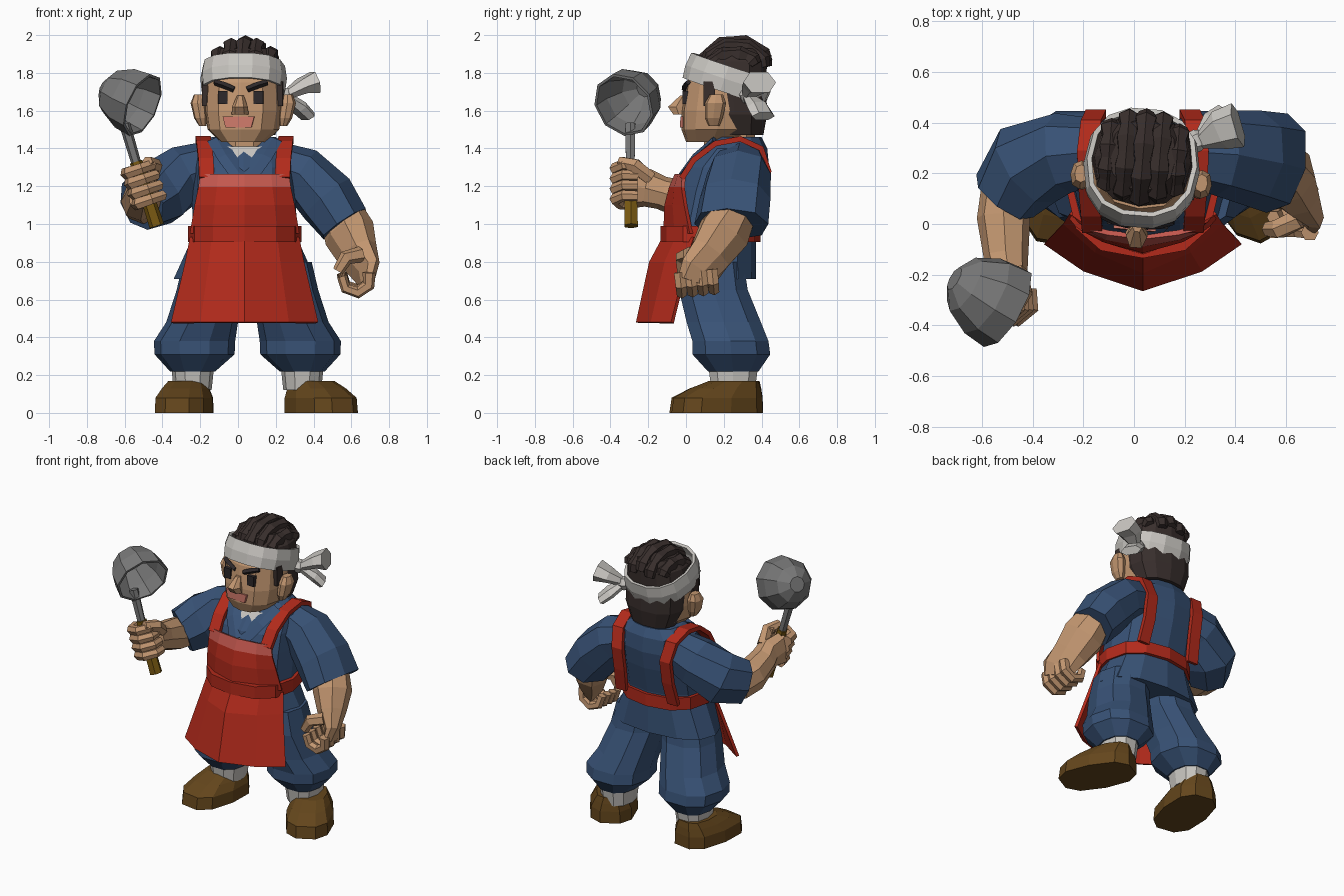
import bpy, bmesh, math
from mathutils import Vector as V

def lin(c):
    c /= 255
    return c / 12.92 if c < .04 else ((c + .055) / 1.055) ** 2.4

def mat(name, r, g, b):
    m = bpy.data.materials.new(name)
    m.diffuse_color = (lin(r), lin(g), lin(b), 1)
    return m

SKIN, BLUE, RED = mat("skin", 194, 150, 112), mat("blue_cloth", 56, 82, 118), mat("red_cloth", 178, 42, 27)
TRIM, BROWN, HAIR = mat("trim", 196, 88, 78), mat("brown", 100, 70, 28), mat("hair", 56, 46, 44)
WHITE, STEEL, LIPS = mat("white_cloth", 200, 197, 192), mat("steel", 120, 120, 120), mat("lips", 205, 120, 105)
GOLD, DARK = mat("handle_wood", 122, 90, 18), mat("eye_dark", 45, 40, 42)

def build(name, verts, faces, m, thick=0):
    me = bpy.data.meshes.new(name)
    bm = bmesh.new()
    vs = [bm.verts.new(v) for v in verts]
    for f in faces:
        bm.faces.new([vs[i] for i in f])
    bmesh.ops.recalc_face_normals(bm, faces=bm.faces)
    bm.to_mesh(me)
    bm.free()
    ob = bpy.data.objects.new(name, me)
    bpy.context.collection.objects.link(ob)
    me.materials.append(m)
    if thick:
        s = ob.modifiers.new("thickness", 'SOLIDIFY')
        s.thickness = thick
    return ob

def skin_rings(name, rings, m, caps, thick):
    n = len(rings[0])
    faces = [(i * n + j, i * n + (j + 1) % n, (i + 1) * n + (j + 1) % n, (i + 1) * n + j)
             for i in range(len(rings) - 1) for j in range(n)]
    if caps[0]: faces.append(list(range(n)))
    if caps[1]: faces.append([(len(rings) - 1) * n + j for j in range(n)])
    return build(name, [v for r in rings for v in r], faces, m, thick)

def oval(n, k):
    f = lambda a: math.copysign(abs(a) ** k, a) if abs(a) > 1e-6 else 0
    return [(f(math.cos(2 * math.pi * j / n)), f(math.sin(2 * math.pi * j / n))) for j in range(n)]

def stack(name, rows, m, n=10, k=.85, caps=(1, 1), thick=0):
    """Horizontal rings: x, y, z, x radius, y radius."""
    rings = [[V((x + a * rx, y + b * ry, z)) for a, b in oval(n, k)] for x, y, z, rx, ry in rows]
    return skin_rings(name, rings, m, caps, thick)

def tube(name, rows, m, n=8, ref=None, k=.9, caps=(1, 1), thick=0):
    """Rings square to a path: x, y, z, side radius, other radius."""
    P = [V(r[:3]) for r in rows]
    whole = (P[-1] - P[0]).normalized()
    ref = V(ref) if ref else V((0, 0, 1)) if abs(whole.z) < .9 else V((0, 1, 0))
    rings = []
    for i, r in enumerate(rows):
        t = (P[min(i + 1, len(P) - 1)] - P[max(i - 1, 0)]).normalized()
        a = t.cross(ref).normalized()
        b = a.cross(t)
        rings.append([P[i] + a * c * r[3] + b * s * r[-1] for c, s in oval(n, k)])
    return skin_rings(name, rings, m, caps, thick)

def sheet(name, rows, m, thick=.02):
    w = len(rows[0])
    faces = [(i * w + j, i * w + j + 1, (i + 1) * w + j + 1, (i + 1) * w + j)
             for i in range(len(rows) - 1) for j in range(w - 1)]
    return build(name, [p for r in rows for p in r], faces, m, thick)

def box(name, loc, size, m):
    return stack(name, [(loc[0], loc[1], loc[2] + s * size[2] / 2, size[0] / 2, size[1] / 2) for s in (-1, 1)], m, 8, .05)

def fingers(name, c, axis, u, v, a0, a1, R):
    c, axis, u, v = V(c), V(axis).normalized(), V(u).normalized(), V(v)
    for i in range(4):
        rows = []
        for j in range(5):
            a = math.radians(a0 + (a1 - a0) * j / 4)
            p = c + axis * (i - 1.5) * .057 + (u * math.cos(a) + v * math.sin(a)) * R
            rows.append((*p, .035 - .002 * j))
        tube(f"{name}_{i + 1}", rows, SKIN, 6, axis)

# jacket, belt and collar
stack("jacket", [(.035, .16, .71, .375, .21), (.035, .14, .92, .28, .23), (.035, .145, 1.0, .275, .23),
                 (.03, .185, 1.18, .275, .235), (.03, .215, 1.3, .27, .225), (.03, .26, 1.4, .26, .17),
                 (.03, .27, 1.46, .17, .13)], BLUE, 12)
stack("belt", [(.035, .13, .905, .3, .265), (.035, .13, .99, .3, .265)], RED, 12)
stack("neck", [(.035, .23, 1.36, .13, .14), (.035, .23, 1.5, .13, .14)], SKIN)
sheet("undershirt", [[(.03, -.035, 1.25), (.04, -.035, 1.25)], [(-.06, .095, 1.41), (.13, .095, 1.41)]], WHITE)
for s in (-1, 1):
    tube("lapel", [(.035 + s * .02, -.035, 1.25, .05, .012), (.035 + s * .1, .045, 1.36, .05, .012),
                   (.035 + s * .15, .15, 1.45, .05, .012)], BLUE, 4, (0, -.7, .7))

# apron: bib, trim, skirt and shoulder straps
def apron(name, rows, m):
    sheet(name, [[(.035 + f * w, yc + (ys - yc) * abs(f) ** 1.7, z) for f in (-1, -.6, 0, .6, 1)]
                 for z, w, yc, ys in rows], m)
apron("apron_trim", [(1.265, .235, -.06, -.02), (1.195, .245, -.09, -.025)], TRIM)
apron("apron_bib", [(1.195, .245, -.09, -.025), (1.1, .265, -.115, -.01), (.95, .29, -.12, .02)], RED)
apron("apron_skirt", [(.93, .29, -.125, .04), (.8, .315, -.195, .0), (.48, .39, -.265, -.08)], RED)
strap = [(-.035, 1.25), (.03, 1.35), (.15, 1.44), (.29, 1.465), (.41, 1.41), (.452, 1.28), (.425, 1.12), (.385, .96)]
side = [.2, .205, .215, .22, .205, .185, .185, .2]
for s in (-1, 1):
    sheet("apron_strap", [[(.035 + s * (w + e), y, z) for e in (-.04, .04)] for w, (y, z) in zip(side, strap)], RED, .03)

# legs, ankle wraps and shoes
for s, yaw in ((-1, -.16), (1, .5)):
    stack("trouser_leg", [(.05 + s * x, y, z, rx, ry) for x, y, z, rx, ry in (
        (.17, .14, .8, .17, .17), (.195, .145, .65, .18, .19), (.24, .2, .48, .19, .205),
        (.28, .235, .38, .215, .21), (.28, .24, .31, .212, .215), (.29, .25, .22, .12, .14))], BLUE, 10)
    stack("ankle_wrap", [(.05 + s * .29, .25, .12, .1, .12), (.05 + s * .29, .25, .23, .112, .135)], WHITE)
    shoe = stack("shoe", [(0, 0, 0, .153, .25), (0, .005, .08, .15, .243), (0, .05, .13, .125, .19),
                          (0, .1, .17, .1, .13)], BROWN, 10, .75)
    shoe.location = (-.285, .16, 0) if s < 0 else (.44, .165, 0)
    shoe.rotation_euler.z = yaw

# raised arm
tube("raised_sleeve", [(-.1, .29, 1.32, .12, .13), (-.28, .28, 1.26, .16, .16), (-.42, .23, 1.165, .18, .18),
                       (-.51, .11, 1.11, .14, .15)], BLUE)
tube("raised_forearm", [(-.5, .16, 1.1, .1), (-.515, .02, 1.12, .105), (-.505, -.13, 1.165, .088),
                        (-.5, -.2, 1.19, .08, .1), (-.54, -.3, 1.2, .045, .12)], SKIN)
fingers("raised_finger", (-.495, -.3, 1.21), (-.11, 0, .33), (-.33, 0, -.11), (0, -1, 0), -20, 215, .075)
tube("raised_thumb", [(-.46, -.19, 1.24, .04), (-.44, -.27, 1.31, .04), (-.48, -.35, 1.33, .03)], SKIN, 6)

# lowered arm
tube("lowered_sleeve", [(.15, .29, 1.33, .12, .12), (.34, .28, 1.265, .17, .145), (.47, .26, 1.135, .19, .16),
                        (.565, .24, 1.0, .2, .14)], BLUE)
tube("lowered_forearm", [(.55, .25, 1.05, .11, .12), (.59, .2, .95, .125, .145), (.635, .13, .84, .092, .125),
                         (.68, .07, .75, .048, .12), (.685, .05, .69, .035, .1)], SKIN)
fingers("lowered_finger", (.625, .055, .72), (0, 1, .1), (1, 0, 0), (0, .1, -1), -25, 190, .076)
tube("lowered_thumb", [(.65, .02, .84, .042), (.57, -.02, .82, .04), (.53, -.02, .75, .03)], SKIN, 6, (0, 1, 0))

# ladle
tube("ladle_grip", [(-.43, -.29, .99, .04), (-.54, -.295, 1.33, .034)], GOLD, 6)
tube("ladle_shaft", [(-.535, -.295, 1.31, .026), (-.6, -.295, 1.53, .03)], STEEL, 6)
nrm = V((.8, -.45, -.35)).normalized()
tube("ladle_bowl", [(*(V((-.505, -.33, 1.63)) - nrm * h), r) for h, r in ((.25, .05), (.2, .12), (.1, .168), (0, .178))],
     STEEL, 9, k=1, caps=(1, 0), thick=.015)

# head, built around its own axis then turned into place
head = [stack("head", [(0, -.05, 1.435, .12, .15), (0, -.02, 1.5, .19, .205), (0, 0, 1.6, .207, .225),
                       (0, .01, 1.75, .2, .21), (0, .03, 1.85, .17, .17)], SKIN, 12, .8)]
head.append(stack("nose", [(0, -.235, 1.58, .045, .035), (0, -.25, 1.62, .042, .05), (0, -.215, 1.68, .018, .018)], SKIN, 6))
head.append(stack("mouth", [(-.01, -.205, 1.512, .07, .023), (-.01, -.205, 1.568, .085, .02)], LIPS, 8, .05))
head.append(stack("hair_cap", [(0, .09, 1.47, .16, .12), (0, .075, 1.58, .205, .155), (0, .06, 1.75, .208, .165),
                               (0, .05, 1.86, .19, .18), (0, .07, 1.93, .13, .14)], HAIR, 12))
for s in (-1, 1):
    head.append(box("eye", (s * .095, -.193, 1.67), (.052, .036, .07), DARK))
    head.append(tube("eyebrow", [(s * .035, -.205, 1.712, .016), (s * .09, -.195, 1.735, .018),
                                 (s * .14, -.178, 1.75, .015)], DARK, 4))
    head.append(stack("ear", [(s * .215, -.035, 1.52, .02, .03), (s * .225, -.035, 1.56, .035, .047),
                              (s * .238, -.025, 1.64, .042, .057), (s * .238, -.02, 1.685, .025, .035)], SKIN, 8))
    head.append(box("sideburn", (s * .2, -.06, 1.69), (.03, .06, .13), HAIR))
# lumpy rows of hair running front to back
for i in range(-2, 3):
    rows = []
    for j in range(9):
        a = math.pi * (j + .5 * (i % 2)) / 8.5
        rows.append((i * .067, .065 - math.cos(a) * (.165 - .012 * i * i), 1.83 + (.13 - .015 * i * i) * math.sin(a),
                     .046 if j % 2 else .034))
    head.append(tube("hair_row", rows, HAIR, 6, (1, 0, 0)))
for ob in head:
    ob.location = (.03, .2, 0)
    ob.rotation_euler.z = -.08

# headband and knot tails
band = stack("headband", [(0, 0, -.07, .222, .23), (0, 0, 0, .23, .237), (0, 0, .07, .218, .227)], WHITE, 14,
             caps=(0, 0), thick=.02)
band.location = (.03, .222, 1.77)
band.rotation_euler = (-.32, 0, -.08)
tube("headband_knot", [(.2, .31, 1.69, .04), (.25, .33, 1.68, .045), (.28, .34, 1.68, .03)], WHITE, 6)
tube("headband_tail_upper", [(.25, .32, 1.68, .025), (.34, .37, 1.73, .08, .045), (.41, .39, 1.75, .09, .065)], WHITE, 6)
tube("headband_tail_lower", [(.25, .32, 1.68, .025), (.32, .38, 1.62, .07, .035), (.37, .41, 1.57, .07, .03)], WHITE, 6)
